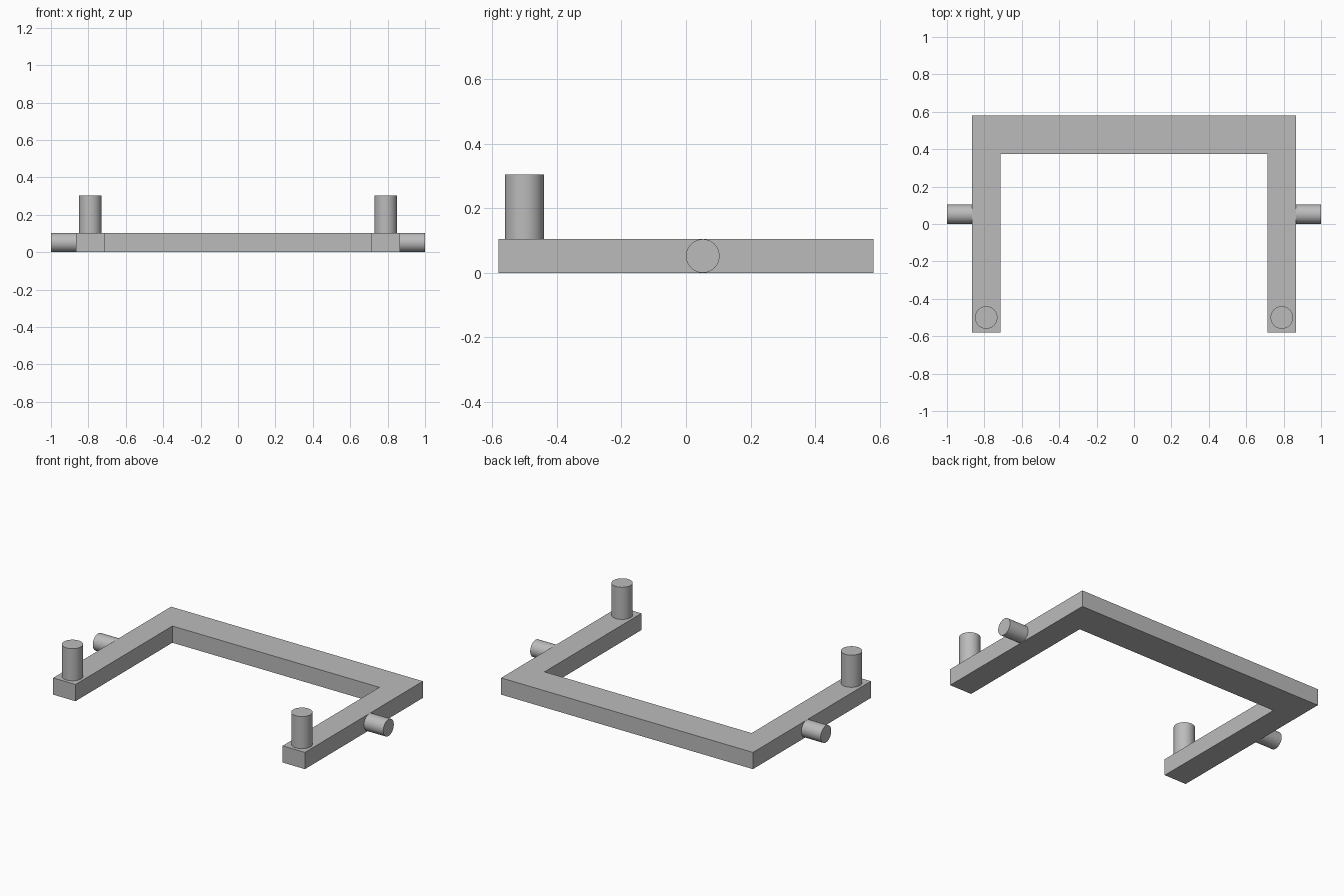
import bpy, bmesh, math
from mathutils import Matrix

cube = bpy.data.objects.get("Cube")
if cube:
    bpy.data.objects.remove(cube, do_unlink=True)

THICK = 0.104
GREY = (0.5, 0.5, 0.5, 1.0)

grey = bpy.data.materials.new("plain grey")
grey.use_nodes = True
grey.diffuse_color = GREY
grey.node_tree.nodes["Principled BSDF"].inputs["Base Color"].default_value = GREY


def add_object(name, bm, smooth=False):
    bmesh.ops.recalc_face_normals(bm, faces=bm.faces)
    mesh = bpy.data.meshes.new(name)
    bm.to_mesh(mesh)
    bm.free()
    mesh.materials.append(grey)
    obj = bpy.data.objects.new(name, mesh)
    bpy.context.collection.objects.link(obj)
    if smooth:
        bpy.ops.object.select_all(action="DESELECT")
        obj.select_set(True)
        bpy.context.view_layer.objects.active = obj
        bpy.ops.object.shade_smooth_by_angle(angle=math.radians(40))
    return obj


def cylinder(name, radius, length, matrix):
    bm = bmesh.new()
    bmesh.ops.create_cone(bm, cap_ends=True, segments=48, radius1=radius,
                          radius2=radius, depth=length, matrix=matrix)
    return add_object(name, bm, smooth=True)


# U-shaped frame, open to the front
half = [(0.713, 0.373), (0.713, -0.58), (0.867, -0.58), (0.867, 0.58)]
outline = half + [(-x, y) for x, y in reversed(half)]
bm = bmesh.new()
base = bm.faces.new([bm.verts.new((x, y, 0)) for x, y in outline])
top = bmesh.ops.extrude_face_region(bm, geom=[base])["geom"]
bmesh.ops.translate(bm, vec=(0, 0, THICK),
                    verts=[v for v in top if isinstance(v, bmesh.types.BMVert)])
add_object("u_frame", bm)

# Upright pegs at the arm tips and side pivots on the outer faces
for side, sign in (("left", 1), ("right", -1)):
    cylinder(side + "_upright_peg", 0.06, 0.2,
             Matrix.Translation((sign * 0.79, -0.5, THICK + 0.1)))
    cylinder(side + "_side_pivot", THICK / 2, 0.133,
             Matrix.Translation((sign * 0.9335, 0.052, THICK / 2))
             @ Matrix.Rotation(math.pi / 2, 4, "Y"))
